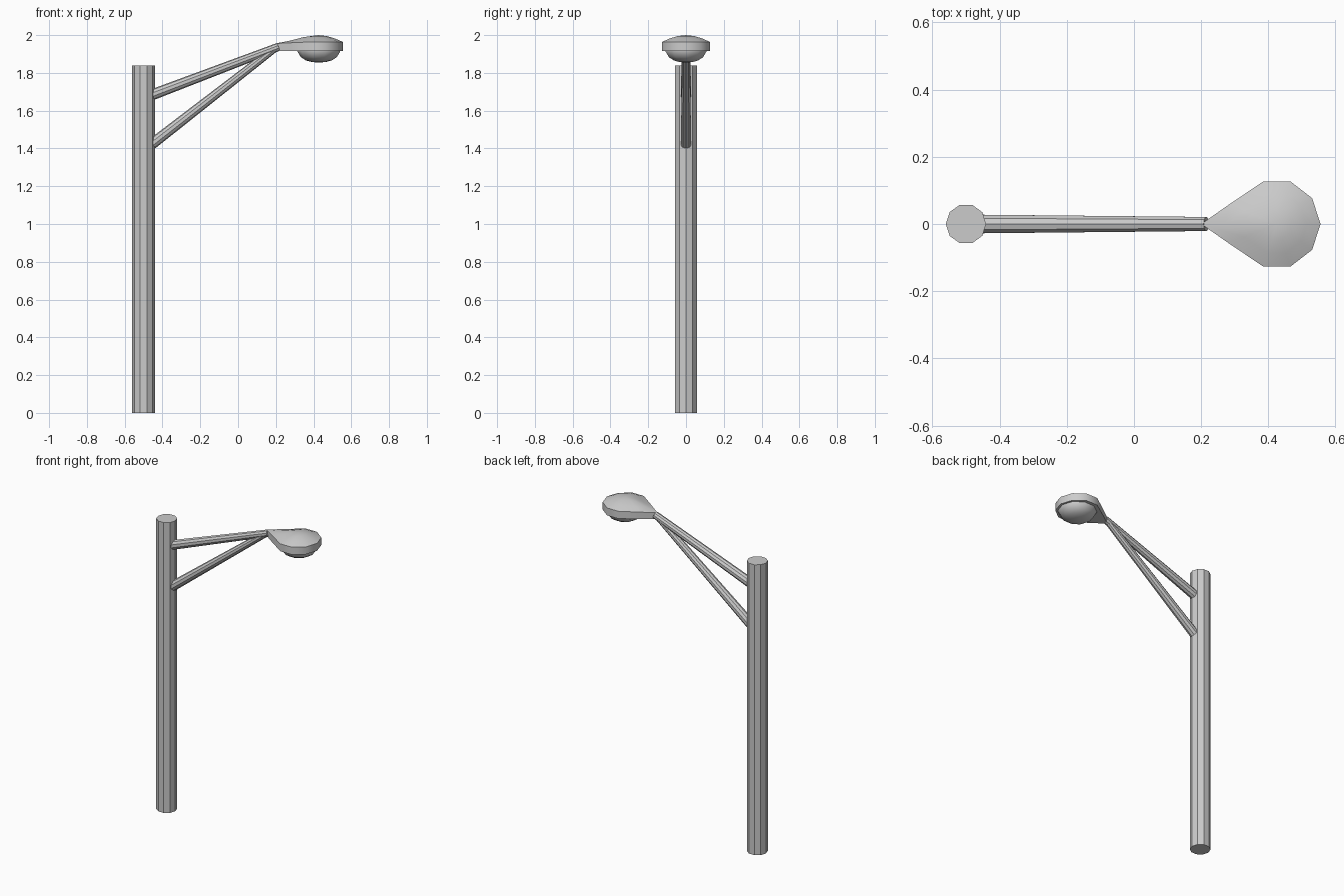
import bpy, bmesh, math
from mathutils import Vector

if "Cube" in bpy.data.objects:
    bpy.data.objects.remove(bpy.data.objects["Cube"])

SIDES = 10


def loft(name, rings, top=None, bottom=None, smooth=None):
    """Skin a list of equal-length point rings, closing ends by apex or n-gon."""
    bm = bmesh.new()
    vs = [[bm.verts.new(p) for p in r] for r in rings]
    n = len(vs[0])
    for a, b in zip(vs, vs[1:]):
        for i in range(n):
            j = (i + 1) % n
            bm.faces.new((a[i], a[j], b[j], b[i]))
    for ring, apex in ((vs[0], bottom), (vs[-1], top)):
        if apex:
            v = bm.verts.new(apex)
            for i in range(n):
                bm.faces.new((ring[i], ring[(i + 1) % n], v))
        else:
            bm.faces.new(ring)
    bmesh.ops.recalc_face_normals(bm, faces=bm.faces)
    me = bpy.data.meshes.new(name)
    bm.to_mesh(me)
    bm.free()
    ob = bpy.data.objects.new(name, me)
    bpy.context.collection.objects.link(ob)
    if smooth:
        bpy.ops.object.select_all(action='DESELECT')
        ob.select_set(True)
        bpy.context.view_layer.objects.active = ob
        bpy.ops.object.shade_smooth_by_angle(angle=math.radians(smooth))
    return ob


def circle(r):
    return [(r * math.cos(2 * math.pi * i / SIDES),
             r * math.sin(2 * math.pi * i / SIDES)) for i in range(SIDES)]


def tube(name, a, b, ra, rb):
    """Tapered tube between two points in the xz plane."""
    a, b = Vector(a), Vector(b)
    d = (b - a).normalized()
    u = Vector((0, 1, 0))
    v = d.cross(u)
    loft(name, [[p + u * y + v * x for x, y in circle(r)]
                for p, r in ((a, ra), (b, rb))])


# Pole
loft("pole", [[(x - 0.5, y, z) for x, y in circle(0.06)] for z in (0, 1.84)])

# Bracket arms
tube("upper_arm", (-0.455, 0, 1.684), (0.215, 0, 1.938), 0.029, 0.022)
tube("lower_arm", (-0.455, 0, 1.424), (0.19, 0, 1.926), 0.029, 0.020)

# Lamp housing: teardrop outline, mirrored in y
cx = 0.425
half = [(0.555, 0), (0.53, 0.077), (0.465, 0.127), (0.385, 0.127),
        (0.28, 0.056), (0.2, 0)]
outline = half + [(x, -y) for x, y in half[-2:0:-1]]


def housing_ring(scale, z, dip):
    ring = []
    for x, y in outline:
        t = max(0, (0.385 - x) / 0.185)
        ring.append((cx + (x - cx) * scale, y * scale, z - dip * t))
    return ring


loft("lamp_housing", [housing_ring(1, 1.917, 0), housing_ring(1, 1.964, 0.008),
                      housing_ring(0.68, 1.982, 0.012),
                      housing_ring(0.35, 1.995, 0.006)],
     top=(cx, 0, 2.0), smooth=40)

# Lamp lens: shallow bowl below the housing
lens = [(0.035, 1.857), (0.068, 1.866), (0.095, 1.883), (0.113, 1.912), (0.113, 1.92)]
loft("lamp_lens", [[(x + 0.428, y, z) for x, y in circle(r)] for r, z in lens],
     bottom=(0.428, 0, 1.855), smooth=60)
